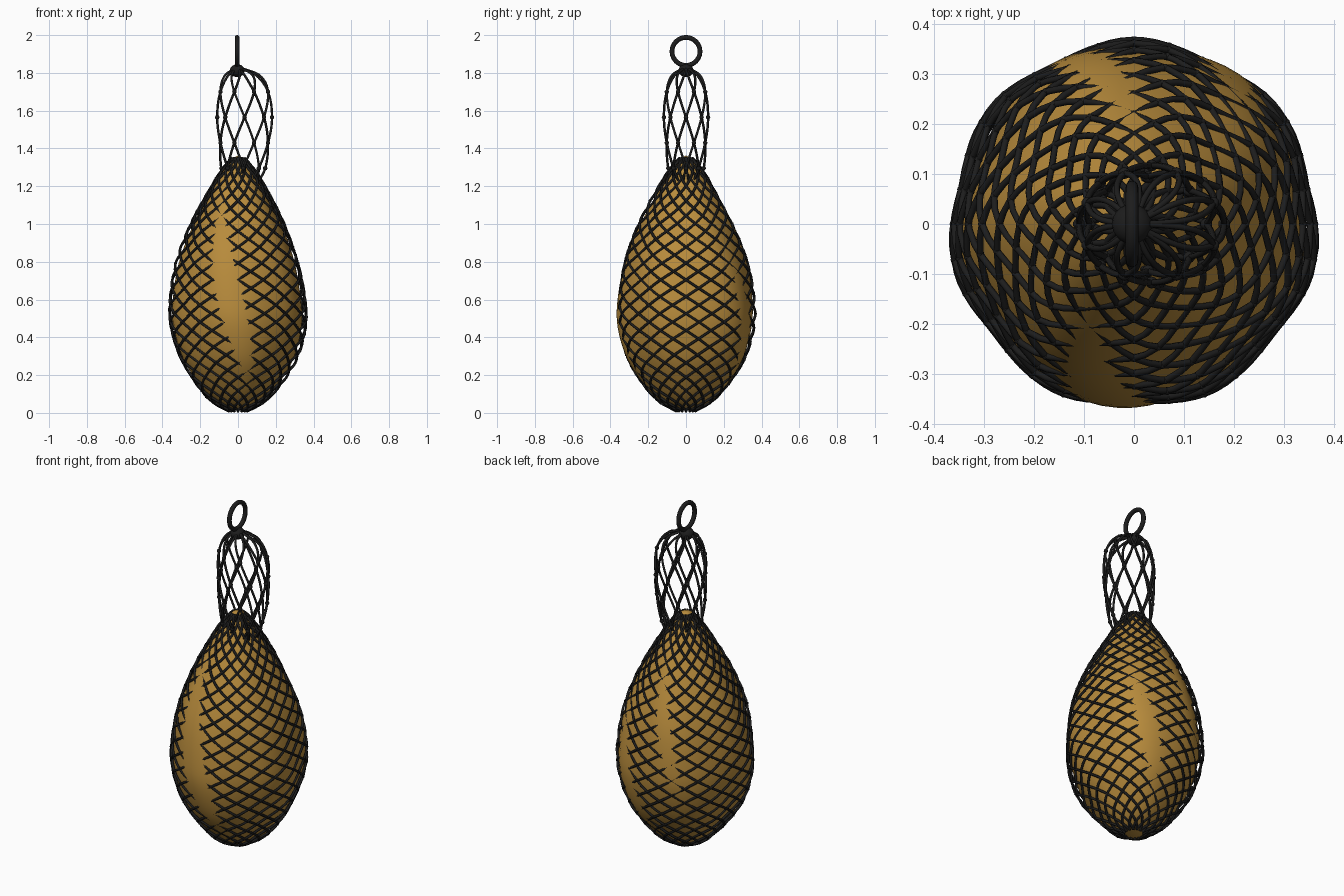
import bpy, bmesh, math
from mathutils import Vector, Matrix

if "Cube" in bpy.data.objects:
    bpy.data.objects.remove(bpy.data.objects["Cube"], do_unlink=True)


def material(name, rgb):
    m = bpy.data.materials.new(name)
    m.use_nodes = True
    m.diffuse_color = (*rgb, 1)
    m.node_tree.nodes["Principled BSDF"].inputs["Base Color"].default_value = (*rgb, 1)
    m.node_tree.nodes["Principled BSDF"].inputs["Roughness"].default_value = 0.7
    return m


GOLD = material("golden_brown", (0.48, 0.26, 0.045))
BLACK = material("black_cord", (0.012, 0.012, 0.012))


def smooth_path(points, steps):
    """Catmull-Rom curve through (r, z) points."""
    pts = [Vector(p) for p in points]
    pts = [pts[0] * 2 - pts[1]] + pts + [pts[-1] * 2 - pts[-2]]
    out = []
    for a, b, c, d in zip(pts, pts[1:], pts[2:], pts[3:]):
        for i in range(steps):
            t = i / steps
            out.append(0.5 * (2 * b + (c - a) * t + (2 * a - 5 * b + 4 * c - d) * t * t
                              + (3 * b - a - 3 * c + d) * t ** 3))
    return out + [pts[-2]]


def add_mesh(name, bm, mat):
    bmesh.ops.recalc_face_normals(bm, faces=bm.faces)
    for f in bm.faces:
        f.smooth = True
    me = bpy.data.meshes.new(name)
    bm.to_mesh(me)
    bm.free()
    me.materials.append(mat)
    ob = bpy.data.objects.new(name, me)
    bpy.context.collection.objects.link(ob)
    return ob


def add_cords(name, paths, radius):
    cu = bpy.data.curves.new(name, "CURVE")
    cu.dimensions = "3D"
    cu.bevel_depth = radius
    cu.bevel_resolution = 1
    cu.use_fill_caps = True
    for path in paths:
        sp = cu.splines.new("POLY")
        sp.points.add(len(path) - 1)
        for p, co in zip(sp.points, path):
            p.co = (*co, 1)
        sp.use_smooth = True
    cu.materials.append(BLACK)
    ob = bpy.data.objects.new(name, cu)
    bpy.context.collection.objects.link(ob)
    return ob


def add_knots(name, centres, radius, detail):
    bm = bmesh.new()
    for c in centres:
        bmesh.ops.create_icosphere(bm, subdivisions=detail, radius=radius,
                                   matrix=Matrix.Translation(c))
    return add_mesh(name, bm, BLACK)


# Lumpy pear-shaped body
PROFILE = [(0.06, 0.018), (0.13, 0.06), (0.205, 0.14), (0.295, 0.28), (0.345, 0.45),
           (0.347, 0.6), (0.313, 0.8), (0.237, 1.0), (0.132, 1.2), (0.07, 1.3), (0.03, 1.35)]


def lump(a, z):
    return 1 + 0.03 * math.cos(2 * (a - 1.3)) + 0.022 * math.cos(5 * a + 4 * z)


SEGS = 72
bm = bmesh.new()
rings = []
for r, z in smooth_path(PROFILE, 5):
    ring = []
    for k in range(SEGS):
        a = 2 * math.pi * k / SEGS
        q = r * lump(a, z)
        ring.append(bm.verts.new((q * math.cos(a), q * math.sin(a), z)))
    rings.append(ring)
for lo, hi in zip(rings, rings[1:]):
    for k in range(SEGS):
        n = (k + 1) % SEGS
        bm.faces.new((lo[k], lo[n], hi[n], hi[k]))
for ring, z in ((rings[0], 0.012), (rings[-1], 1.362)):
    tip = bm.verts.new((0, 0, z))
    for k in range(SEGS):
        bm.faces.new((ring[k], ring[(k + 1) % SEGS], tip))
add_mesh("body", bm, GOLD)

# Diagonal net around the body, two mirrored families of cords
STRANDS, ROW = 16, 0.09
net_line = smooth_path([(0.045, 0.008)] + PROFILE[1:], 10)
lengths = [0]
for p, q in zip(net_line, net_line[1:]):
    lengths.append(lengths[-1] + (q - p).length)


def net_point(a, s, r, z):
    q = r + min(0.009, r * 0.1) + 0.007 * math.sin(7 * a + 5 * s) * min(1, r / 0.2)
    return Vector((q * math.cos(a), q * math.sin(a), z))


step = 2 * math.pi / STRANDS
paths = []
for side in (-1, 1):
    for k in range(STRANDS):
        paths.append([net_point(k * step + side * step * s / ROW, s, p.x, p.y)
                      for s, p in zip(lengths, net_line)])
add_cords("body_net", paths, 0.0068)

knots = []
for j in range(2, int(2 * lengths[-1] / ROW) - 1):
    s = j * ROW / 2
    i = next(n for n, l in enumerate(lengths) if l >= s)
    t = (s - lengths[i - 1]) / (lengths[i] - lengths[i - 1])
    p = net_line[i - 1].lerp(net_line[i], t)
    for k in range(STRANDS):
        knots.append(net_point((k + j / 2) * step, s, p.x, p.y))
add_knots("body_net_knots", knots, 0.009, 1)

# Empty upper sleeve of the net, an off-centre oval tube gathered at the top
SLEEVE = [(0.6, 1.22), (0.8, 1.295), (0.94, 1.43), (1.0, 1.565), (0.94, 1.7),
          (0.65, 1.785), (0.1, 1.825)]
UP, ROW_UP, MID = 8, 0.27, 1.565
step_up = 2 * math.pi / UP


def sleeve_point(a, r, z):
    return Vector((0.035 * r + 0.145 * r * math.cos(a), 0.117 * r * math.sin(a), z))


paths = []
for side in (-1, 1):
    for k in range(UP):
        paths.append([sleeve_point(k * step_up + side * step_up * (p.y - MID) / ROW_UP, p.x, p.y)
                      for p in smooth_path(SLEEVE, 8)])
add_cords("upper_net", paths, 0.0065)

knots = []
for j, (r, z) in enumerate(SLEEVE[1:5]):
    for k in range(UP):
        knots.append(sleeve_point((k + j / 2) * step_up, r, z))
add_knots("upper_net_knots", knots, 0.012, 2)

# Gathering knot and hanging ring
top = add_knots("top_knot", [Vector((0, 0, 0))], 0.04, 3)
top.location = (-0.004, 0, 1.812)
top.scale.z = 0.85

bpy.ops.mesh.primitive_torus_add(major_radius=0.074, minor_radius=0.0125, major_segments=48,
                                 minor_segments=12, location=(-0.004, 0, 1.9135),
                                 rotation=(0, math.pi / 2, 0))
ring = bpy.context.object
ring.name = "hanging_ring"
ring.data.materials.append(BLACK)
bpy.ops.object.shade_smooth()
